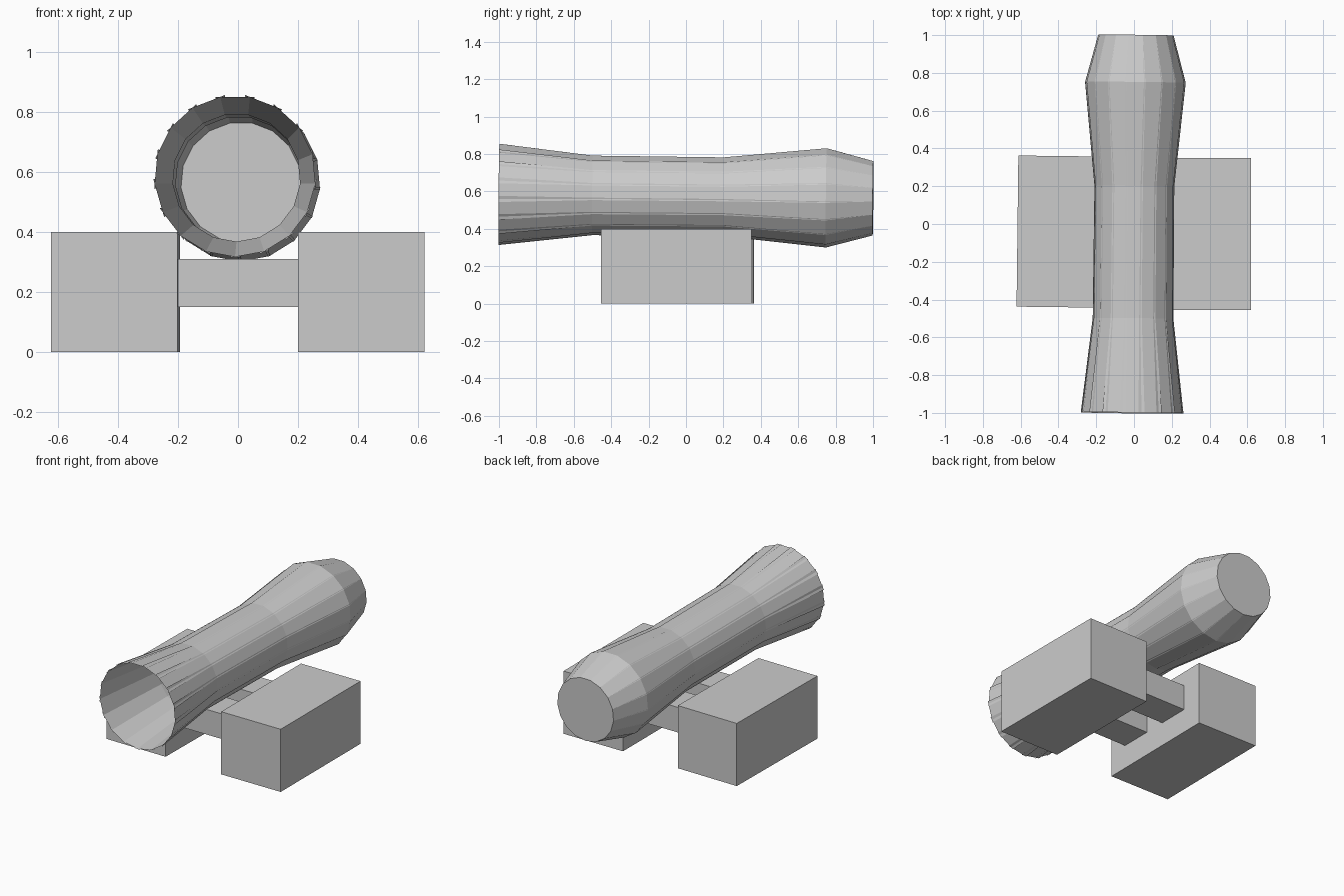
import bpy, bmesh, math
from mathutils import Matrix

if "Cube" in bpy.data.objects:
    bpy.data.objects.remove(bpy.data.objects["Cube"])

STAVES = 17


def finish(name, bm):
    mesh = bpy.data.meshes.new(name)
    bm.to_mesh(mesh)
    bm.free()
    obj = bpy.data.objects.new(name, mesh)
    bpy.context.collection.objects.link(obj)
    return obj


def box(name, x, y, z, rot=0.0):
    bm = bmesh.new()
    bmesh.ops.create_cube(bm, size=1)
    bmesh.ops.scale(bm, vec=(x[1] - x[0], y[1] - y[0], z[1] - z[0]), verts=bm.verts)
    obj = finish(name, bm)
    obj.location = (sum(x) / 2, sum(y) / 2, sum(z) / 2)
    obj.rotation_euler.z = rot
    return obj


def tilt(obj):
    obj.location = (0, 0, 0.575)
    obj.rotation_euler = (-0.01, 0, -0.01)


# barrel: thin overlapping staves around a slightly tilted axis
# profile of one stave: y, distance from axis, half width
profile = [(-1, 0.264, 0.066), (-0.5, 0.209, 0.046), (0.2, 0.207, 0.045),
           (0.75, 0.262, 0.053), (1, 0.197, 0.037)]
bm = bmesh.new()
for i in range(STAVES):
    turn = Matrix.Rotation(2 * math.pi * i / STAVES, 3, 'Y')
    rows = []
    for y, r, w in profile:
        rows.append([bm.verts.new(turn @ v) for v in
                     (Matrix(((-w, y, r), (w, y, r), (0, 0, 0)))[k] for k in (0, 1))])
    for a, b in zip(rows, rows[1:]):
        bm.faces.new((a[0], a[1], b[1], b[0]))
tilt(finish("barrel_staves", bm))

# closed rear end
bm = bmesh.new()
R = 0.197 / math.cos(math.pi / STAVES)
ring = [bm.verts.new((R * math.sin(a), 1, R * math.cos(a)))
        for a in (2 * math.pi * (i + 0.5) / STAVES for i in range(STAVES))]
bm.faces.new(ring)
tilt(finish("barrel_end_cap", bm))

# side blocks, the left one a touch askew
box("right_block", (0.2, 0.62), (-0.455, 0.35), (0, 0.4))
box("left_block", (-0.617, -0.197), (-0.44, 0.36), (0, 0.4), -0.012)

# cross beams joining the blocks
for name, y in (("rear_beam", (0.02, 0.22)), ("front_beam", (-0.32, -0.12))):
    box(name, (-0.21, 0.21), y, (0.15, 0.31))
